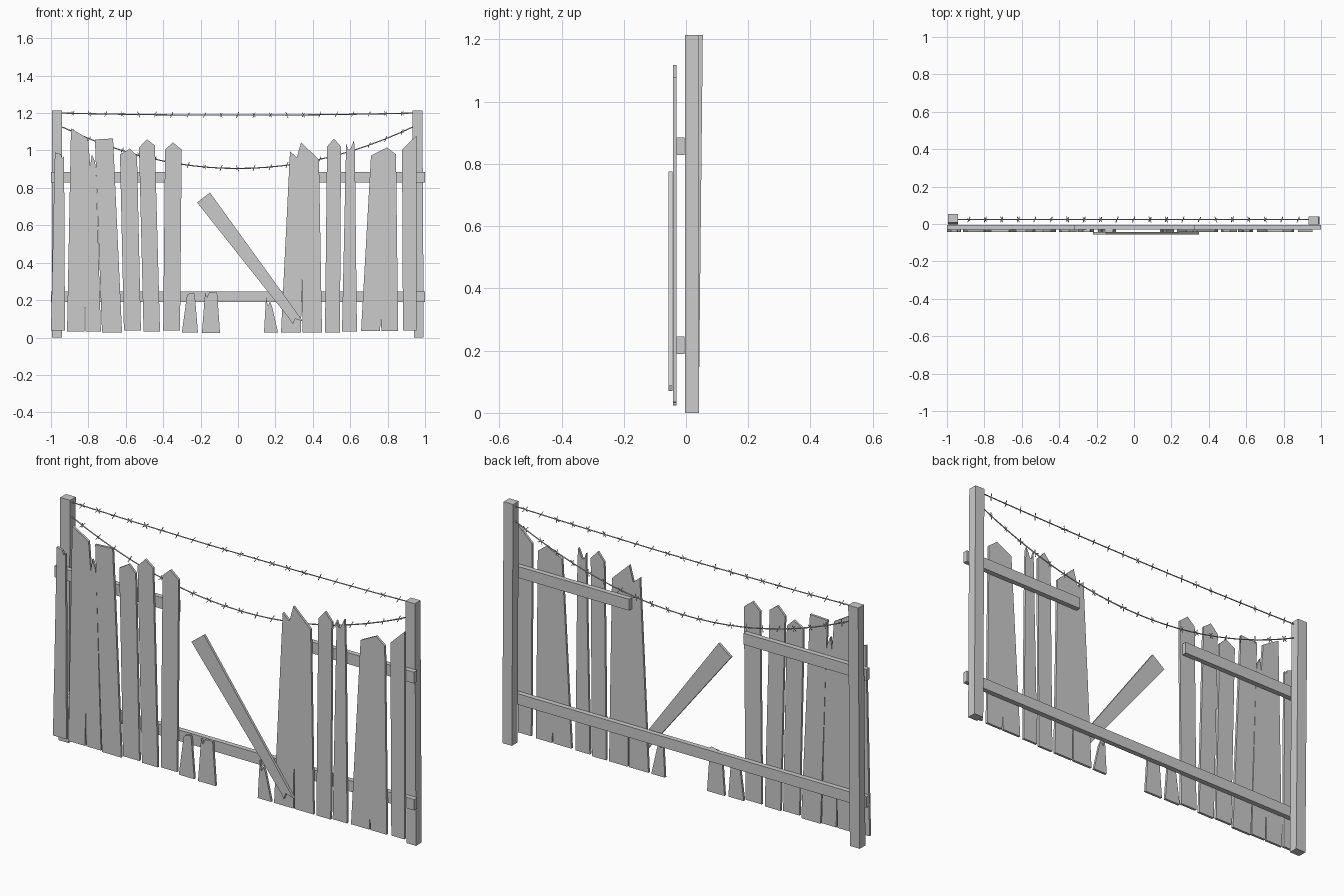
import bpy, bmesh, math, random
from mathutils import Vector

if "Cube" in bpy.data.objects:
    bpy.data.objects.remove(bpy.data.objects["Cube"])

random.seed(4)


def make(name, bm):
    bmesh.ops.recalc_face_normals(bm, faces=bm.faces)
    me = bpy.data.meshes.new(name)
    bm.to_mesh(me)
    bm.free()
    ob = bpy.data.objects.new(name, me)
    bpy.context.collection.objects.link(ob)
    return ob


def board(name, outline, y0, y1):
    """Extrude an x-z outline from y0 to y1."""
    bm = bmesh.new()
    face = bm.faces.new([bm.verts.new((x, y0, z)) for x, z in outline])
    res = bmesh.ops.extrude_face_region(bm, geom=[face])
    moved = [v for v in res["geom"] if isinstance(v, bmesh.types.BMVert)]
    bmesh.ops.translate(bm, verts=moved, vec=(0, y1 - y0, 0))
    bmesh.ops.triangulate(bm, faces=[f for f in bm.faces if len(f.verts) > 4])
    return make(name, bm)


def plank(name, x0, x1, z, top, crack=None):
    """Tapered plank: bottom edge, optional bottom crack, top points left to right."""
    pts = [(x0, z)] + top + [(x1, z)]
    if crack:
        cx, cz = crack
        pts += [(cx + .004, z), (cx, cz), (cx - .004, z)]
    return board(name, pts, -.042, -.03)


def post(name, x0, x1, dx, dy):
    """Square post leaning by dx, dy at the top."""
    ob = board(name, [(x0, 0), (x1, 0), (x1, 1.215), (x0, 1.215)], -.004, .041)
    for v in ob.data.vertices:
        if v.co.z > 1:
            v.co.x += dx
            v.co.y += dy


def rail(name, x0, x1, z0, z1):
    board(name, [(x0, z0), (x1, z0), (x1, z1), (x0, z1)], -.03, -.005)


# posts and rails
post("left_post", -.995, -.94, 0, .013)
post("right_post", .94, .993, -.007, 0)
rail("upper_rail_left", -1, -.315, .828, .885)
rail("upper_rail_right", .32, 1, .828, .885)
rail("lower_rail", -1, 1, .19, .245)

# full-height planks, left to right
plank("plank_1", -1, -.925, .037, [(-.979, .99), (-.947, .98), (-.941, .96), (-.93, .968)])
plank("plank_2_split", -.914, -.733, .032, [(-.893, 1.118), (-.802, 1.064), (-.79, .92),
      (-.781, .98), (-.765, .94), (-.759, .9)], (-.818, .225))
plank("plank_3", -.727, -.62, .027, [(-.765, 1.059), (-.668, 1.064)])
plank("plank_4", -.61, -.519, .037, [(-.631, .978), (-.578, 1.01), (-.54, .973)])
plank("plank_5", -.505, -.417, .032, [(-.529, 1.016), (-.487, 1.059), (-.444, 1.027)])
plank("plank_6", -.4, -.31, .037, [(-.39, 1.005), (-.348, 1.043), (-.301, 1.005)])
plank("plank_7_split", .23, .449, .027, [(.278, .995), (.315, .963), (.337, 1.043),
      (.433, .952)], (.341, .32))
plank("plank_8", .465, .545, .027, [(.476, 1.02), (.513, 1.064), (.551, 1.02)])
plank("plank_9", .556, .636, .032, [(.578, 1.037), (.588, 1.005), (.599, 1.005),
      (.62, 1.053), (.625, 1.0)])
plank("plank_10_split", .658, .856, .034, [(.711, .973), (.797, 1.016), (.845, .979)],
      (.763, .1))
plank("plank_11", .882, .955, .037, [(.877, 1.005), (.955, 1.08)])

# broken stumps in the gap
plank("stump_1", -.3, -.214, .027, [(-.273, .225), (-.262, .235), (-.235, .24), (-.23, .219)])
plank("stump_2", -.193, -.096, .024, [(-.176, .24), (-.166, .214), (-.155, .24), (-.112, .246)])
plank("stump_3", .139, .214, .027, [(.15, .219), (.16, .166), (.171, .193), (.182, .166)])

# fallen plank leaning across the gap
board("fallen_plank", [(-.219, .722), (-.15, .775), (.348, .086), (.305, .1),
                       (.294, .07), (.278, .096)], -.057, -.044)


def rod(bm, a, b, r, sides=6):
    """Thin cylinder between two points."""
    d = b - a
    mat = d.to_track_quat('Z', 'Y').to_matrix().to_4x4()
    mat.translation = (a + b) / 2
    bmesh.ops.create_cone(bm, cap_ends=True, segments=sides, radius1=r, radius2=r,
                          depth=d.length, matrix=mat)


def wire(name, z_end, sag, count=21):
    """Sagging strand with crossed barbs."""
    def at(t):
        return Vector((-.94 + 1.875 * t, .024, z_end - sag * 4 * t * (1 - t)))
    bm = bmesh.new()
    n = 24
    for i in range(n):
        rod(bm, at(i / n), at((i + 1) / n), .003)
    for i in range(count):
        t = (i + .65) / (count + .3)
        c = at(t)
        spin = random.uniform(0, math.pi)
        for k in (0, 1):
            a = spin + k * math.pi / 2
            d = Vector((.006 * (1 - 2 * k), .016 * math.cos(a), .016 * math.sin(a)))
            rod(bm, c - d, c + d, .002, 4)
    make(name, bm)


# barbed wire strands
wire("upper_wire", 1.2, .011)
wire("lower_wire", 1.126, .222)
